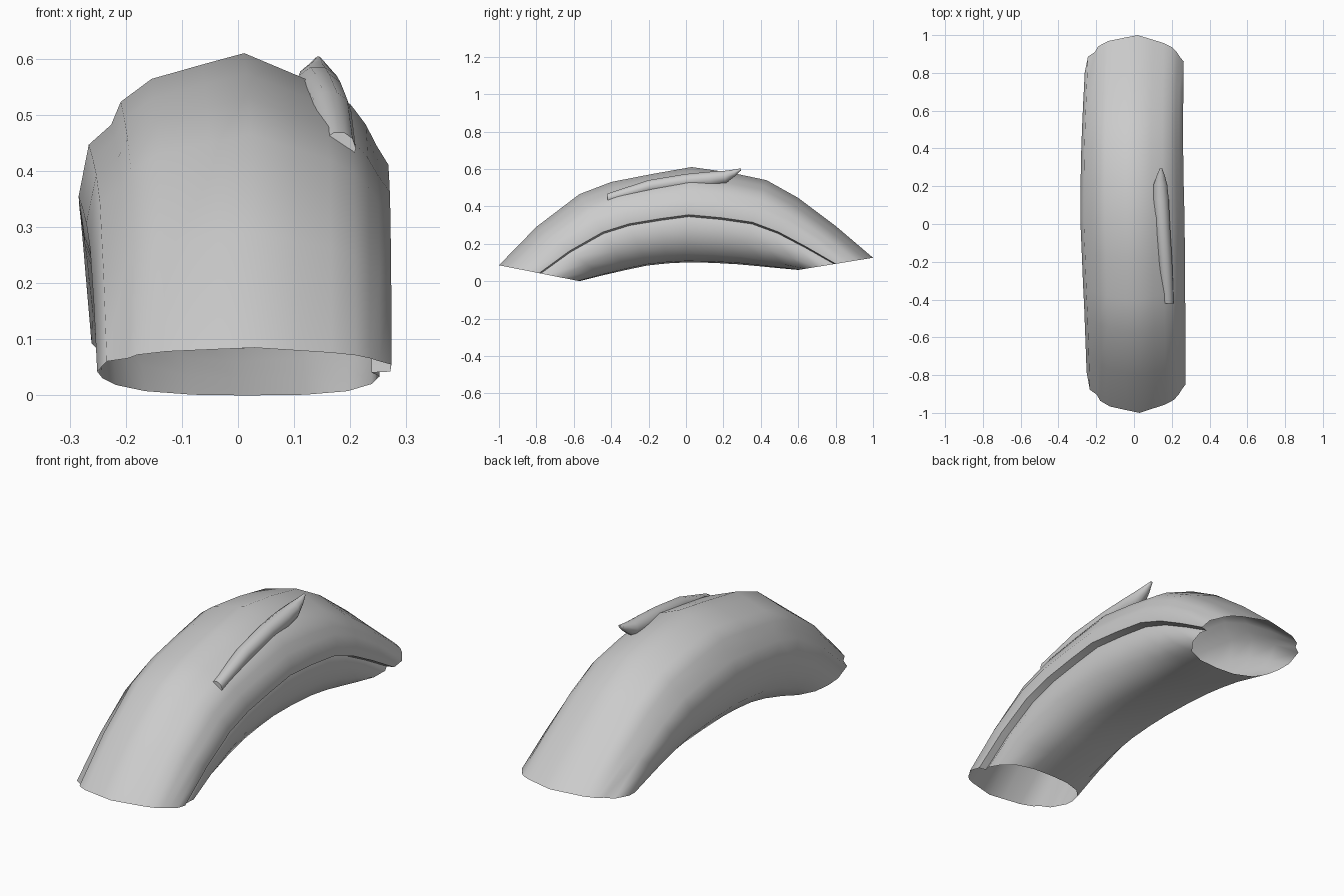
import bpy, math

if "Cube" in bpy.data.objects:
    bpy.data.objects.remove(bpy.data.objects["Cube"])


def loft(name, rings, angle, cap=False):
    """Skin a list of closed rings with quads."""
    n = len(rings[0])
    verts = [p for ring in rings for p in ring]
    faces = [(r * n + i, r * n + (i + 1) % n, (r + 1) * n + (i + 1) % n, (r + 1) * n + i)
             for r in range(len(rings) - 1) for i in range(n)]
    if cap:
        last = (len(rings) - 1) * n
        faces += [tuple(reversed(range(n))), tuple(range(last, last + n))]
    # rings run front to back, so flip to face outward
    faces = [tuple(reversed(f)) for f in faces]
    mesh = bpy.data.meshes.new(name)
    mesh.from_pydata(verts, [], faces)
    mesh.update()
    ob = bpy.data.objects.new(name, mesh)
    bpy.context.collection.objects.link(ob)
    bpy.ops.object.select_all(action='DESELECT')
    ob.select_set(True)
    bpy.context.view_layer.objects.active = ob
    bpy.ops.object.shade_smooth_by_angle(angle=math.radians(angle))
    return ob


# Bark cross-section: (x, height fraction), from the belly up the right side and round
section = [(0, 0), (.11, .015), (.19, .09), (.235, .24), (.25, .40), (.235, .48),
           (.27, .50), (.272, .61), (.25, .68), (.232, .75), (.205, .82), (.16, .88),
           (.10, .93), (.015, 1), (-.06, .96), (-.15, .91), (-.205, .83), (-.222, .75),
           (-.262, .68), (-.28, .5), (-.27, .36), (-.245, .22), (-.19, .09), (-.10, .015)]

# Stations along the arch: back line y, z / belly line y, z / sideways shift
stations = [(-1, .085, -.57, 0, .015), (-.8, .29, -.45, .03, .012),
            (-.57, .465, -.32, .06, .008), (-.4, .53, -.21, .083, .004),
            (-.18, .573, -.1, .095, 0), (.03, .61, 0, .1, -.004),
            (.24, .58, .14, .098, -.006), (.43, .54, .28, .09, -.006),
            (.6, .445, .39, .08, -.004), (.8, .295, .49, .07, 0), (1, .125, .6, .06, .005)]

rings = []
for k, (ty, tz, by, bz, dx) in enumerate(stations):
    end = abs(k - 5) / 5
    ring = []
    for x, v in section:
        # the ends are rounder across the top than the peaked middle
        v += .04 * end * math.sin(math.pi * v) * (v > .6)
        width = 1 - .05 * end
        ring.append((x * width + dx, by + (ty - by) * v, bz + (tz - bz) * v))
    rings.append(ring)
loft("hollow_log", rings, 50)

# Branch stub: a ridge swelling out of the bark and ending in a raised point
stub_path = [(.18, -.42, .44, .03), (.165, -.2, .505, .037), (.15, 0, .535, .04),
             (.142, .13, .545, .042), (.14, .21, .556, .036), (.142, .26, .578, .02),
             (.143, .295, .598, .006)]
stub = [[(x + r * math.cos(a), y, z + r * math.sin(a))
         for a in (math.tau * i / 10 for i in range(10))] for x, y, z, r in stub_path]
loft("branch_stub", stub, 60, cap=True)
